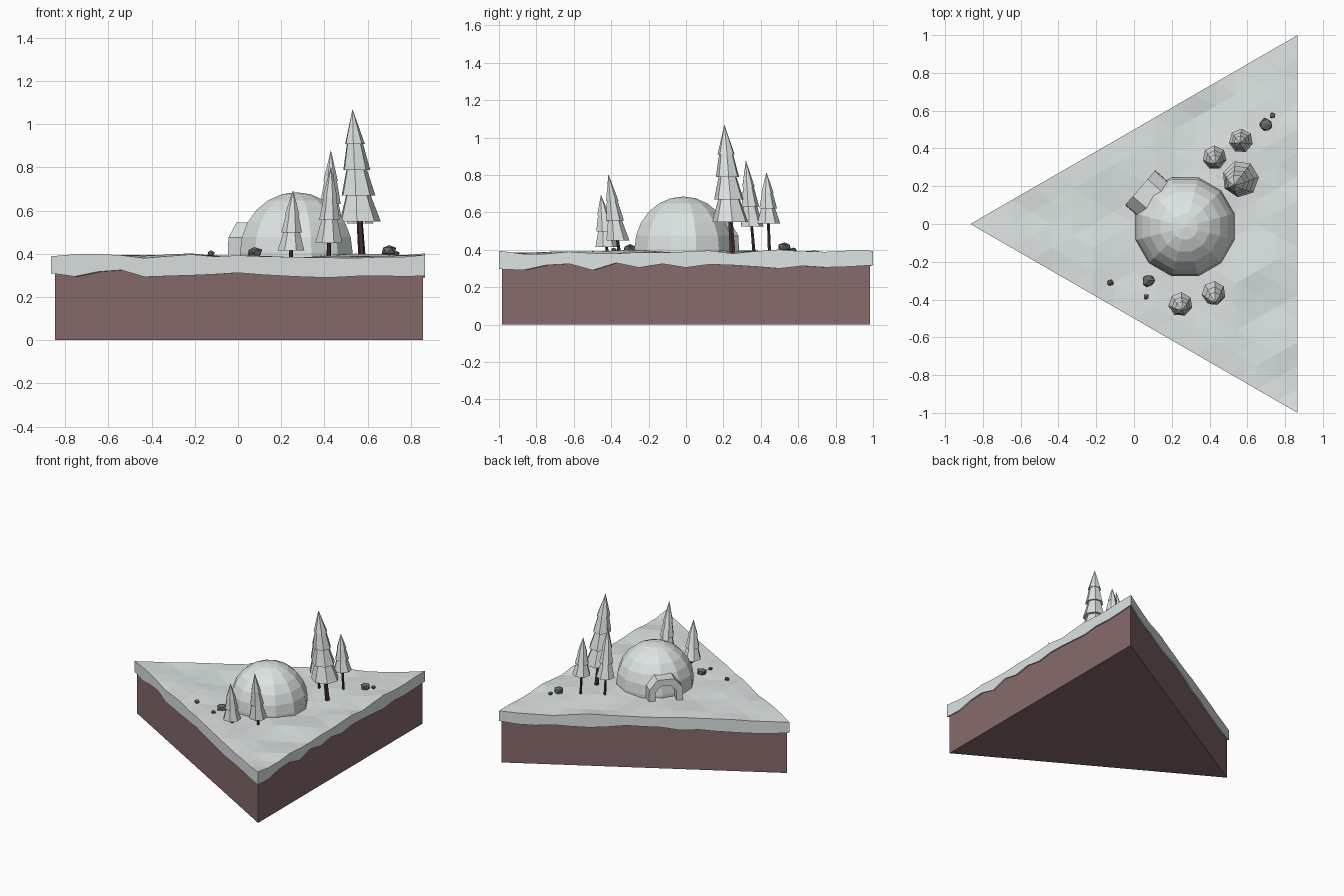
import bpy, bmesh, math, random
from mathutils import Vector, noise

if "Cube" in bpy.data.objects:
    bpy.data.objects.remove(bpy.data.objects["Cube"])

random.seed(4)


def material(name, rgb):
    m = bpy.data.materials.new(name)
    m.diffuse_color = (*rgb, 1)
    m.use_nodes = True
    m.node_tree.nodes["Principled BSDF"].inputs["Base Color"].default_value = m.diffuse_color
    return m


SNOW = material("snow", (0.72, 0.78, 0.77))
SOIL = material("soil", (0.24, 0.145, 0.145))
BARK = material("bark", (0.07, 0.035, 0.035))
STONE = material("stone", (0.14, 0.14, 0.15))


def finish(bm, name, mat):
    bmesh.ops.recalc_face_normals(bm, faces=bm.faces)
    me = bpy.data.meshes.new(name)
    bm.to_mesh(me)
    bm.free()
    me.materials.append(mat)
    ob = bpy.data.objects.new(name, me)
    bpy.context.collection.objects.link(ob)
    return ob


def loft(name, rings, n, mat, turn=0.0):
    """Closed low-poly skin through (centre, radius) rings."""
    bm = bmesh.new()
    loops = []
    for c, r in rings:
        loops.append([bm.verts.new((c[0] + r * math.cos(turn + k * math.tau / n),
                                    c[1] + r * math.sin(turn + k * math.tau / n), c[2]))
                      for k in range(n)])
    for a, b in zip(loops, loops[1:]):
        for k in range(n):
            bm.faces.new((a[k], a[(k + 1) % n], b[(k + 1) % n], b[k]))
    bm.faces.new(loops[0])
    bm.faces.new(loops[-1])
    bmesh.ops.remove_doubles(bm, verts=bm.verts, dist=0.0005)
    return finish(bm, name, mat)


# Triangular soil block
CORNERS = [Vector((-0.866, 0, 0)), Vector((0.866, -1, 0)), Vector((0.866, 1, 0))]
MID = sum(CORNERS, Vector()) / 3
bm = bmesh.new()
inset = [MID + (c - MID) * 0.983 for c in CORNERS]
low = [bm.verts.new(p) for p in inset]
high = [bm.verts.new(p + Vector((0, 0, 0.34))) for p in inset]
bm.faces.new(low)
bm.faces.new(high)
for k in range(3):
    j = (k + 1) % 3
    bm.faces.new((low[k], low[j], high[j], high[k]))
finish(bm, "soil_block", SOIL)

# Snow sheet: bumpy triangular grid with a wavy lower rim
N = 16
A, B, C = CORNERS
bm = bmesh.new()
grid = {}
for i in range(N + 1):
    for j in range(i + 1):
        p = A + (B - A) * (i / N) + (C - B) * (j / N)
        p.z = 0.388 + 0.022 * noise.noise(p * 4.3 + Vector((3.1, 1.7, 0.4)))
        grid[i, j] = bm.verts.new(p)
for i in range(N):
    for j in range(i + 1):
        bm.faces.new((grid[i, j], grid[i + 1, j], grid[i + 1, j + 1]))
        if j < i:
            bm.faces.new((grid[i, j], grid[i + 1, j + 1], grid[i, j + 1]))
rim = [grid[i, 0] for i in range(N)] + [grid[N, j] for j in range(N)] \
    + [grid[i, i] for i in range(N, 0, -1)]
front = [.31, .295, .317, .325, .293, .297, .3, .305, .312, .303, .297, .292, .29, .296, .298, .295]
right = [.297, .291, .318, .325, .291, .33, .305, .325, .305, .322, .318, .31, .3, .314, .306, .31]
left = [.318] + [.307 + random.uniform(-.015, .015) for _ in range(N - 1)]
under = [bm.verts.new((v.co.x, v.co.y, z)) for v, z in zip(rim, front + right + left)]
hub = bm.verts.new((MID.x, MID.y, 0.31))
for k in range(len(rim)):
    j = (k + 1) % len(rim)
    bm.faces.new((rim[k], rim[j], under[j], under[k]))
    bm.faces.new((under[j], under[k], hub))
finish(bm, "snow_sheet", SNOW)

# Snow dome
DX, DY = 0.27, -0.015
rings = [((DX, DY, 0.36), 0.268)]
for k in range(7):
    a = k / 6 * math.pi / 2
    rings.append(((DX, DY, 0.405 + 0.28 * math.sin(a)), 0.27 * math.cos(a)))
loft("snow_dome", rings, 12, SNOW, turn=math.pi / 12)

# Arched entrance, half profile mirrored
out = Vector((-0.753, 0.657, 0))
side = Vector((0.657, 0.753, 0))
outer = [(0.122, 0.36), (0.118, 0.475), (0.06, 0.545)]
inner = [(0.076, 0.36), (0.074, 0.452), (0.036, 0.498)]
outer += [(-x, z) for x, z in reversed(outer)]
inner += [(-x, z) for x, z in reversed(inner)]
bm = bmesh.new()


def place(p):
    return bm.verts.new(Vector((DX, DY, p[1])) + out * 0.315 + side * p[0])


o, q = [place(p) for p in outer], [place(p) for p in inner]
faces = [bm.faces.new((o[k], o[k + 1], q[k + 1], q[k])) for k in range(5)]
ext = bmesh.ops.extrude_face_region(bm, geom=faces, use_keep_orig=True)
bmesh.ops.translate(bm, vec=-out * 0.12,
                    verts=[g for g in ext["geom"] if isinstance(g, bmesh.types.BMVert)])
finish(bm, "entrance_arch", SNOW)


# Leaning fir trees: foot x, y; tip x, y, z; skirt height; radius; tiers; trunk radius
def tree(name, foot, tip, skirt, radius, tiers, trunk):
    foot, tip = Vector((*foot, 0.37)), Vector(tip)

    def at(z):
        return foot.lerp(tip, (z - foot.z) / (tip.z - foot.z))

    step = (tip.z - skirt) / (tiers + 0.35)
    rings = []
    for t in range(tiers):
        z = skirt + t * step
        r = radius * (1 - 0.6 * t / (tiers - 1) * (tiers - 1) / tiers * 1.15)
        rings.append((at(z), r))
        if t < tiers - 1:
            rings.append((at(z + step * 1.02), r * 0.6))
    rings.append((tip, 0))
    loft(name + "_branches", rings, 7, SNOW, turn=random.random() * 3)
    loft(name + "_trunk", [(foot, trunk), (at(skirt + 0.03), trunk * 0.8)], 6, BARK)


trees = [((0.575, 0.25), (0.53, 0.205, 1.07), 0.55, 0.098, 4, 0.017),
         ((0.425, 0.365), (0.43, 0.32, 0.88), 0.525, 0.064, 3, 0.010),
         ((0.57, 0.447), (0.56, 0.43, 0.815), 0.54, 0.064, 3, 0.010),
         ((0.245, -0.42), (0.255, -0.455, 0.695), 0.415, 0.064, 3, 0.010),
         ((0.42, -0.355), (0.43, -0.415, 0.805), 0.45, 0.064, 3, 0.011)]
for k, t in enumerate(trees):
    tree(f"fir_tree_{k + 1}", *t)

# Rocks: x, y, z, radius
for k, (x, y, z, r) in enumerate([(0.70, 0.527, 0.415, 0.036), (0.733, 0.575, 0.4, 0.016),
                                  (0.075, -0.30, 0.405, 0.036), (0.065, -0.385, 0.4, 0.016),
                                  (-0.125, -0.312, 0.4, 0.018)]):
    bm = bmesh.new()
    bmesh.ops.create_icosphere(bm, subdivisions=1, radius=r)
    for v in bm.verts:
        v.co = v.co * random.uniform(0.85, 1.15)
        v.co = Vector((v.co.x + x, v.co.y + y, v.co.z * 0.8 + z))
    finish(bm, f"rock_{k + 1}", STONE)
